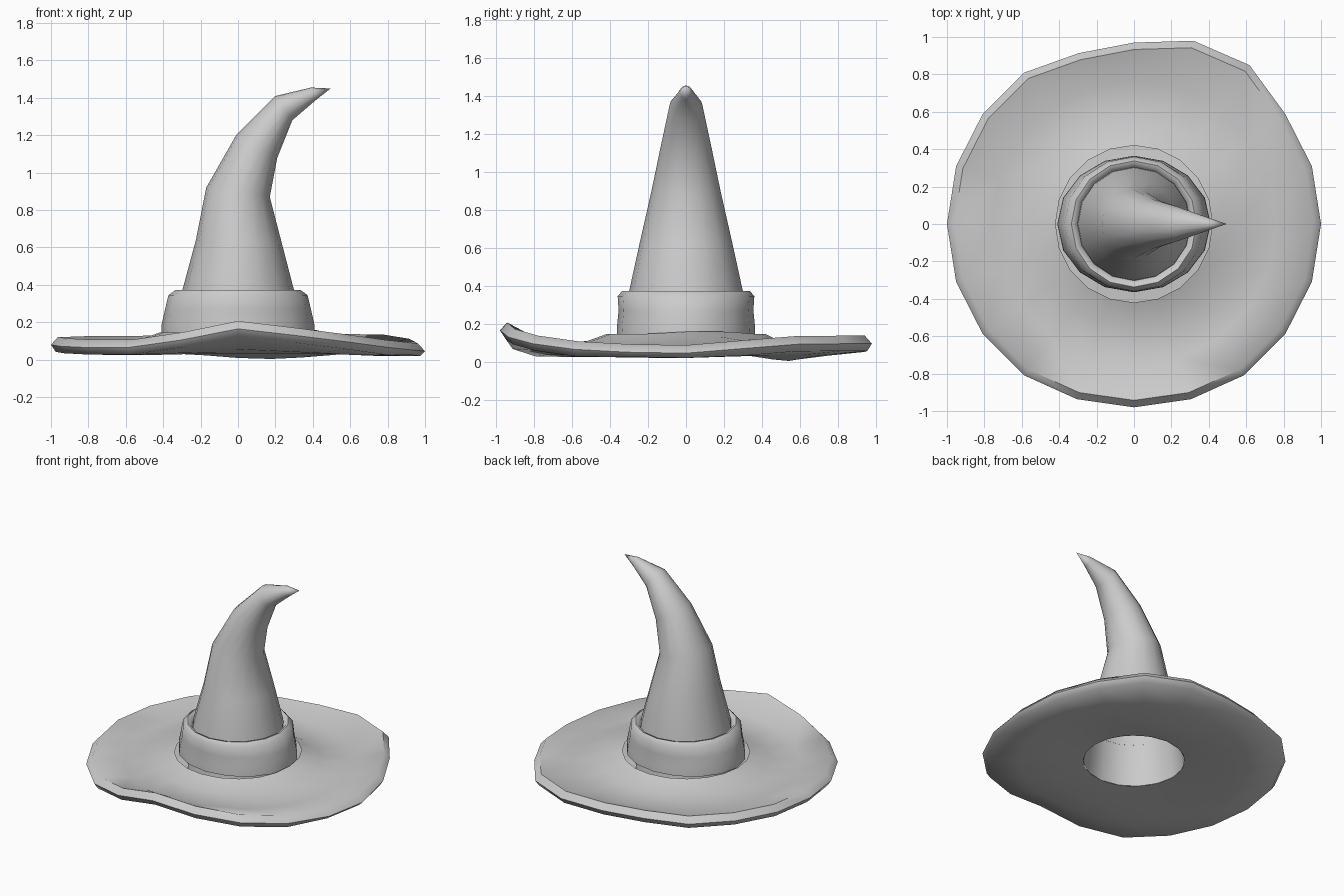
import bpy, bmesh, math

if "Cube" in bpy.data.objects:
    bpy.data.objects.remove(bpy.data.objects["Cube"])

def bump(a, centre, width):
    d = (a - centre + 180) % 360 - 180
    return max(0.0, math.cos(math.radians(90 * d / width))) if abs(d) < width else 0.0

def loft(name, rings, cap_tip=None, closed=False, angle=60):
    """Skin a stack of equal-length point rings."""
    bm = bmesh.new()
    loops = [[bm.verts.new(p) for p in ring] for ring in rings]
    n = len(loops[0])
    pairs = list(zip(loops, loops[1:]))
    if closed:
        pairs.append((loops[-1], loops[0]))
    for a, b in pairs:
        for i in range(n):
            j = (i + 1) % n
            bm.faces.new((a[i], a[j], b[j], b[i]))
    if cap_tip:
        tip = bm.verts.new(cap_tip)
        for i in range(n):
            bm.faces.new((loops[-1][i], loops[-1][(i + 1) % n], tip))
    bmesh.ops.recalc_face_normals(bm, faces=bm.faces)
    me = bpy.data.meshes.new(name)
    bm.to_mesh(me)
    bm.free()
    ob = bpy.data.objects.new(name, me)
    bpy.context.collection.objects.link(ob)
    bpy.context.view_layer.objects.active = ob
    ob.select_set(True)
    bpy.ops.object.shade_smooth_by_angle(angle=math.radians(angle))
    ob.select_set(False)
    return ob

# Brim: wavy 20-sided disc with a rounded edge, open in the middle, raised at
# the front, drooping on the right and dipping underneath at the back
rim_z = [.045, .07, .092, .095, .095, .09, .09, .085, .085, .08,
         .08, .072, .065, .065, .105, .165, .13, .095, .065, .05]
rim_r = {3: 1.05, 4: 1.03, 5: .97, 6: .96, 15: .98, 16: .985, 14: .985}
columns = []
for i in range(20):
    a = 18 * i
    z, r = rim_z[i], rim_r.get(i, 1.0)
    ridge, dip = bump(a, 15, 45), bump(a, 72, 45)
    mid = .08 + .3 * (z - .08)
    low = .025 if i in (0, 19) else .038
    profile = [
        (.42, .145 + .015 * ridge),
        (.55, .098 + .035 * ridge - .02 * dip),
        (.76, mid + .01 * ridge - .01 * dip),
        (.962 * r, z + .042), (r, z), (.975 * r, z - low),
        (.76, mid - .05), (.57, .032 + .01 * ridge - .028 * dip),
        (.335, .05)]
    t = math.radians(a)
    columns.append([(p * math.cos(t), p * math.sin(t), h) for p, h in profile])
loft("brim", [list(ring) for ring in zip(*columns)])

# Band: (x radius, y radius, z) from outer base over the top and inside
def ellipse(rx, ry, z, n=16):
    return [(rx * math.cos(2 * math.pi * k / n),
             ry * math.sin(2 * math.pi * k / n), z) for k in range(n)]

band = [(.41, .365, .14), (.408, .363, .19), (.39, .355, .27),
        (.372, .36, .345), (.335, .337, .372), (.318, .32, .367),
        (.302, .302, .34)]
loft("band", [ellipse(*b) for b in band], angle=50)

# Crown: bent cone, each ring given by left end, right end and half depth
crown = [((-.337, .05), (.337, .05), .335), ((-.298, .37), (.3, .37), .3),
         ((-.225, .64), (.235, .62), .243), ((-.17, .92), (.17, .87), .183),
         ((-.01, 1.2), (.21, 1.08), .132), ((.2, 1.41), (.29, 1.28), .088),
         ((.39, 1.455), (.41, 1.383), .033)]
rings = []
for (lx, lz), (rx, rz), w in crown:
    ring = []
    for k in range(16):
        t = 2 * math.pi * k / 16
        f = (1 + math.cos(t)) / 2
        ring.append((lx + (rx - lx) * f, w * math.sin(t), lz + (rz - lz) * f))
    rings.append(ring)
loft("crown", rings, cap_tip=(.495, 0, 1.45))
